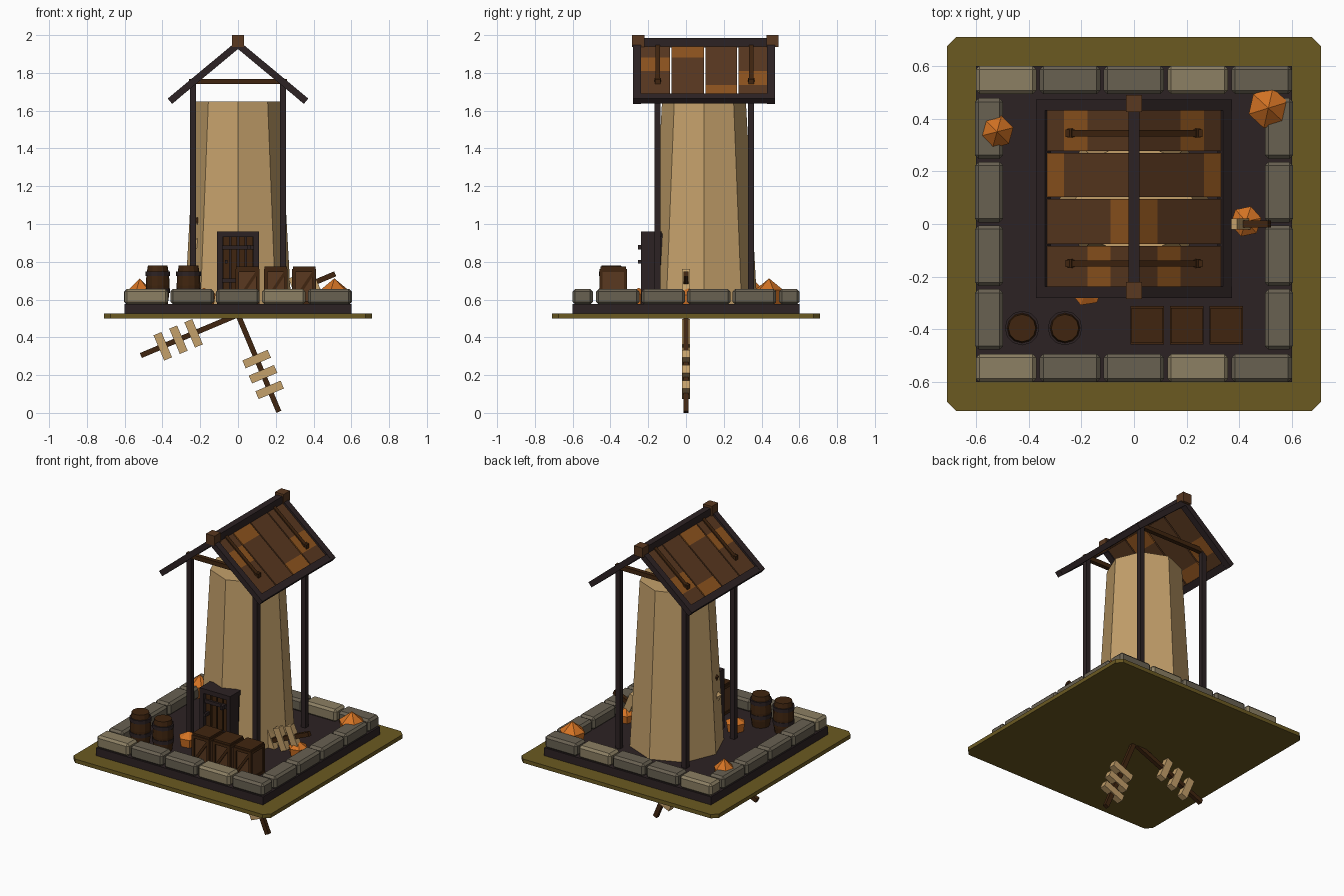
import bpy, bmesh, math
from mathutils import Matrix, Vector

if "Cube" in bpy.data.objects:
    bpy.data.objects.remove(bpy.data.objects["Cube"])


def srgb(r, g, b):
    return [c / 12.92 if c <= 0.04045 else ((c + 0.055) / 1.055) ** 2.4 for c in (r, g, b)] + [1]


def material(name, *rgb):
    m = bpy.data.materials.new(name)
    m.diffuse_color = srgb(*rgb)
    m.use_nodes = True
    m.node_tree.nodes["Principled BSDF"].inputs["Base Color"].default_value = m.diffuse_color
    return m


TAN = material("tan plaster", .77, .63, .42)
OLIVE = material("olive ground", .42, .35, .13)
STONE = material("grey stone", .41, .38, .32)
PALE = material("pale stone", .55, .50, .39)
DARK = material("charcoal timber", .175, .135, .14)
WOOD = material("dark wood", .25, .145, .06)
BROWN = material("roof brown", .35, .22, .125)
RUST = material("rust brown", .56, .33, .12)
ORANGE = material("orange rock", .83, .45, .14)


def finish(name, bm, mat, bevel=0):
    bmesh.ops.recalc_face_normals(bm, faces=bm.faces)
    me = bpy.data.meshes.new(name)
    bm.to_mesh(me)
    bm.free()
    me.materials.append(mat)
    ob = bpy.data.objects.new(name, me)
    bpy.context.collection.objects.link(ob)
    if bevel:
        mod = ob.modifiers.new("chamfer", 'BEVEL')
        mod.width, mod.segments = bevel, 1
    return ob


def boxes(name, mat, items, bevel=0):
    """items: (centre, size, rotation about y)"""
    bm = bmesh.new()
    for loc, size, rot in items:
        m = Matrix.Translation(loc) @ Matrix.Rotation(rot, 4, 'Y') @ Matrix.Diagonal((*size, 1))
        bmesh.ops.create_cube(bm, size=1, matrix=m)
    return finish(name, bm, mat, bevel)


def span(x0, x1, y0, y1, z0, z1):
    return (((x0 + x1) / 2, (y0 + y1) / 2, (z0 + z1) / 2), (x1 - x0, y1 - y0, z1 - z0), 0)


def lathe(name, mat, centre, profile, n, turn=0):
    """profile: (radius, z) from bottom to top"""
    bm = bmesh.new()
    rings = []
    for r, z in profile:
        if r == 0:
            rings.append([bm.verts.new((*centre, z))])
            continue
        rings.append([bm.verts.new((centre[0] + r * math.cos(turn + 2 * math.pi * i / n),
                                    centre[1] + r * math.sin(turn + 2 * math.pi * i / n), z)) for i in range(n)])
    for a, b in zip(rings, rings[1:]):
        for i in range(n):
            j = (i + 1) % n
            bm.faces.new([a[i], a[j], b[0]] if len(b) == 1 else [a[i], a[j], b[j], b[i]])
    bm.faces.new(rings[0])
    if len(rings[-1]) > 1:
        bm.faces.new(rings[-1])
    return finish(name, bm, mat)


# ground plate with cut corners
bm = bmesh.new()
h, c = .71, .035
pts = []
for sx, sy in ((1, 1), (-1, 1), (-1, -1), (1, -1)):
    pair = [(sx * h, sy * (h - c)), (sx * (h - c), sy * h)]
    pts += pair if sx * sy > 0 else pair[::-1]
face = bm.faces.new([bm.verts.new((x, y, .50)) for x, y in pts])
ext = bmesh.ops.extrude_face_region(bm, geom=[face])
for v in ext["geom"]:
    if isinstance(v, bmesh.types.BMVert):
        v.co.z = .525
finish("ground_plate", bm, OLIVE)
boxes("foundation", DARK, [span(-.6, .6, -.6, .6, .52, .577)])

# stone border
grey, pale = [], []
for s in (-1, 1):
    for i in range(5):
        x = -.4855 + i * .2425
        (pale if i in (0, 3) else grey).append(((x, s * .547, .615), (.23, .107, .082), 0))
    for i in range(4):
        grey.append(((s * .55, -.362 + i * .2415, .615), (.107, .23, .082), 0))
boxes("border_stones", STONE, grey, .014)
boxes("pale_border_stones", PALE, pale, .014)

# tapered eight-sided tower
TY = .095
lathe("tower", TAN, (0, TY), [(.282, .57), (.222, 1.648)], 8)

# door with frame, planks, bars and handle
boxes("door_frame", DARK, [span(-.11, -.083, -.238, -.15, .57, .96), span(.083, .11, -.238, -.15, .57, .96),
                           span(-.11, .11, -.238, -.13, .93, .96), span(-.1, .1, -.2, -.12, .57, .95)])
boxes("door_planks", WOOD, [span(x - .017, x + .017, -.215, -.19, .575, .93) for x in (-.063, -.021, .021, .063)])
boxes("door_bars", DARK, [span(-.085, .085, -.228, -.2, z, z + .022) for z in (.69, .865)])
boxes("door_handle", DARK, [span(-.07, -.055, -.255, -.2, .79, .81), span(.05, .065, -.255, -.2, .865, .89)])

# roof posts
PY = (-.15, .345)
boxes("roof_posts", DARK, [span(s * .238 - .016, s * .238 + .016, y - .016, y + .016, .57, 1.745)
                           for s in (-1, 1) for y in PY])
boxes("tie_beams", WOOD, [span(-.26, .26, y - .014, y + .014, 1.74, 1.768) for y in PY])

# gabled roof
SL = .83
A = math.atan(SL)


def slope(s, x0, x1, y0, y1, top, t):
    """slab lying on roof side s, with its upper surface at height top - SL * x"""
    xm = (x0 + x1) / 2
    loc = (s * (xm - math.sin(A) * t / 2), (y0 + y1) / 2, top - SL * xm - math.cos(A) * t / 2)
    return (loc, ((x1 - x0) / math.cos(A), y1 - y0, t), s * A)


sides = (-1, 1)
boxes("rafters", DARK, [slope(s, 0, .372, y, y + .042, 1.973, .036) for s in sides for y in (-.28, .43)])
boxes("eave_beams", DARK, [slope(s, .337, .37, -.24, .432, 1.971, .035) for s in sides])
boxes("ridge_beam", DARK, [span(-.021, .021, -.25, .45, 1.935, 1.985)])
boxes("ridge_end_blocks", BROWN, [span(-.031, .031, y - .032, y + .032, 1.937, 2.0) for y in (-.253, .457)])
cuts = (.0, .09, .177, .266, .342)
rows = ((-.24, -.084, 1), (-.076, .094, 0), (.102, .27, 3), (.278, .432, 2))
plain, patch = [], []
for s in sides:
    for y0, y1, hot in rows:
        for i in range(4):
            (patch if i == hot else plain).append(slope(s, cuts[i], cuts[i + 1], y0, y1, 1.956, .016))
boxes("roof_planks", BROWN, plain)
boxes("rust_roof_planks", RUST, patch)
boxes("roof_battens", WOOD, [slope(s, .02, .255, y - .012, y + .012, 1.966, .014) for s in sides for y in PY])
boxes("batten_ends", WOOD, [slope(s, .238, .252, y - .017, y + .017, 1.971, .02) for s in sides for y in PY])

# four-armed slatted rotor, sunk through the ground
arms, slats = [], []
for k in range(4):
    th = math.radians(22.8 + 90 * k)
    d = Vector((math.cos(th), 0, math.sin(th)))
    hub = Vector((0, 0, .52))
    arms.append((hub + d * .279, (.558, .026, .028), -th))
    for r in (.255, .342, .432):
        slats.append((hub + d * r, (.045, .042, .145), -th))
boxes("rotor_arms", WOOD, arms)
boxes("rotor_slats", TAN, slats)

# barrels
for i, x in enumerate((-.425, -.262)):
    lathe(f"barrel_{i + 1}", WOOD, (x, -.395),
          [(.052, .57), (.06, .62), (.063, .675), (.06, .73), (.052, .78)], 12)
    for z in (.635, .725):
        lathe(f"barrel_{i + 1}_hoop", DARK, (x, -.395), [(.0655, z), (.0655, z + .024)], 12)

# crates with framed, braced fronts
body, frame = [], []
for x in (.05, .2, .35):
    w, y0, y1, z0, z1 = .063, -.458, -.312, .575, .775
    body.append(span(x - w + .006, x + w - .006, y0 + .01, y1 - .01, z0, z1 - .005))
    for s in sides:
        e = x + s * (w - .009)
        for y in (y0 + .008, y1 - .008):
            frame.append(span(e - .009, e + .009, y - .008, y + .008, z0, z1 - .012))
    for z in (z0, z1 - .03):
        frame.append(span(x - w, x + w, y0, y1, z, z + .018))
    frame.append(span(x - w + .003, x + w - .003, y0 + .006, y1 - .006, z1 - .012, z1))
    frame.append(((x, y0 + .008, .67), (.19, .01, .016), -math.radians(56)))
boxes("crate_panels", BROWN, body)
boxes("crate_frames", WOOD, frame)

# faceted orange rocks
for i, (x, y, r, mid, top) in enumerate(((.51, .44, .078, .65, .712), (-.52, .35, .064, .65, .712),
                                         (.425, .01, .06, .625, .665), (-.18, -.25, .062, .63, .662))):
    lathe(f"orange_rock_{i + 1}", ORANGE, (x, y), [(r * .85, .57), (r, mid), (0, top)], 6, .3 + i)
